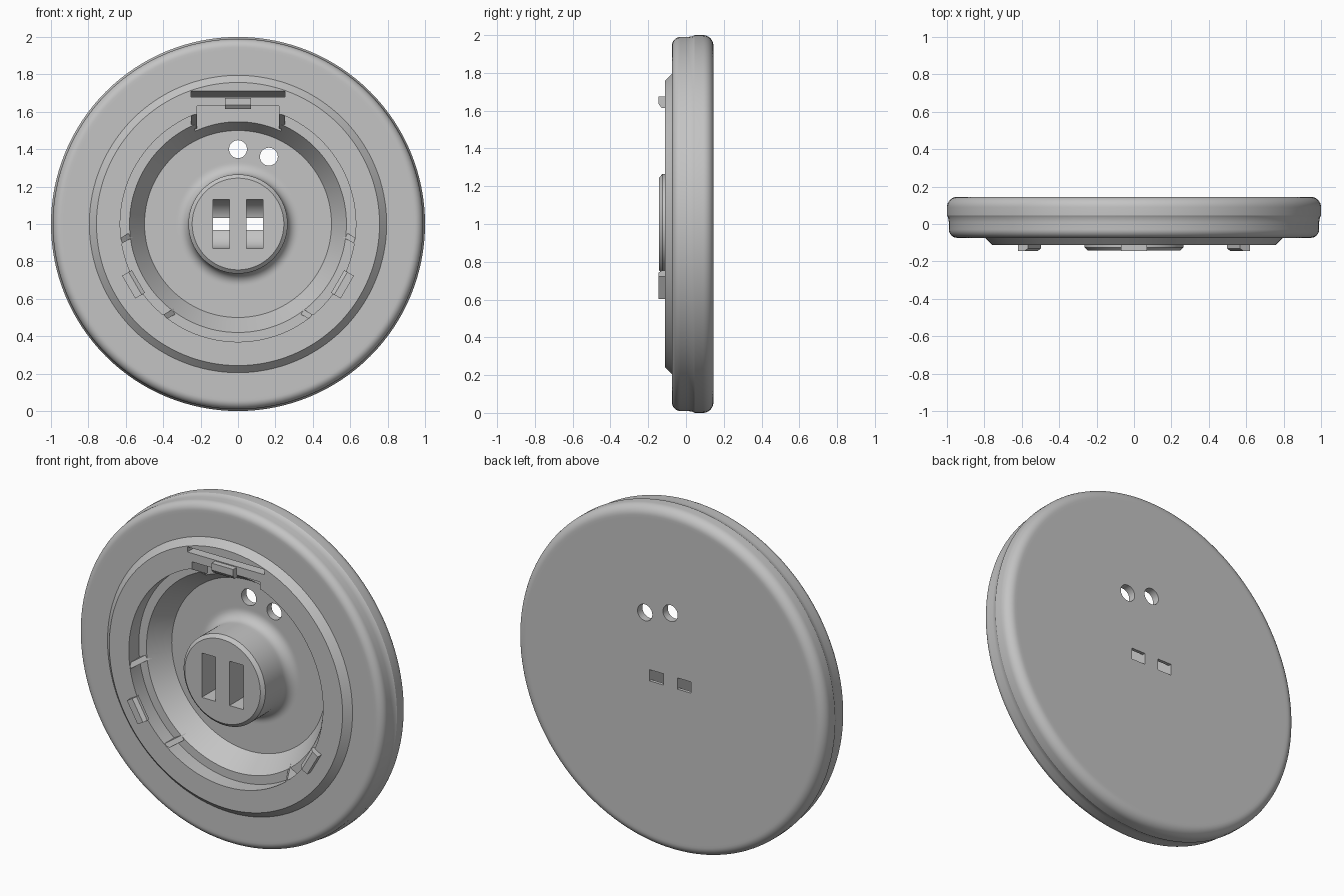
import bpy, bmesh
from math import pi, sin, cos, radians
from mathutils import Matrix, Vector

cube = bpy.data.objects.get("Cube")
if cube:
    bpy.data.objects.remove(cube, do_unlink=True)

grey = bpy.data.materials.new("plain_grey")
grey.use_nodes = True
colour = (0.55, 0.55, 0.55, 1)
grey.diffuse_color = colour
grey.node_tree.nodes["Principled BSDF"].inputs["Base Color"].default_value = colour

CENTRE = Vector((0, 0, 1))


def finish(name, bm):
    bmesh.ops.recalc_face_normals(bm, faces=bm.faces)
    mesh = bpy.data.meshes.new(name)
    bm.to_mesh(mesh)
    bm.free()
    obj = bpy.data.objects.new(name, mesh)
    bpy.context.collection.objects.link(obj)
    mesh.materials.append(grey)
    return obj


def lathe(name, profile, steps=128):
    """Revolve (radius, y) points about the disc axis."""
    bm = bmesh.new()
    vs = [bm.verts.new((0, y, 1 + r)) for r, y in profile]
    es = [bm.edges.new(pair) for pair in zip(vs, vs[1:])]
    bmesh.ops.spin(bm, geom=vs + es, cent=CENTRE, axis=(0, 1, 0),
                   angle=2 * pi, steps=steps)
    bmesh.ops.remove_doubles(bm, verts=bm.verts, dist=1e-5)
    return finish(name, bm)


def prism(name, outline, x0, x1, turn=0):
    """Extrude (y, height above centre) points along x, then turn about the axis."""
    bm = bmesh.new()
    face = bm.faces.new([bm.verts.new((x0, y, z)) for y, z in outline])
    new = bmesh.ops.extrude_face_region(bm, geom=[face])["geom"]
    bmesh.ops.translate(bm, vec=(x1 - x0, 0, 0),
                        verts=[v for v in new if isinstance(v, bmesh.types.BMVert)])
    bm.transform(Matrix.Translation(CENTRE) @ Matrix.Rotation(turn, 4, 'Y'))
    return finish(name, bm)


def arc(r, y, radius, start, end, n=8):
    angles = [radians(start + (end - start) * i / n) for i in range(n + 1)]
    return [(r + radius * cos(a), y + radius * sin(a)) for a in angles]


def rect(y0, y1, z0, z1):
    return [(y0, z0), (y1, z0), (y1, z1), (y0, z1)]


def cut(target, cutter):
    cutter.hide_render = True
    mod = target.modifiers.new("cut", 'BOOLEAN')
    mod.operation, mod.solver, mod.object = 'DIFFERENCE', 'EXACT', cutter
    bpy.context.view_layer.objects.active = target
    bpy.ops.object.modifier_apply(modifier=mod.name)
    bpy.data.objects.remove(cutter, do_unlink=True)


# Round body: back plate, rim, raised ring, stepped recess and central boss
profile = [(0, 0.145), (0.93, 0.145)]
profile += arc(0.945, 0.09, 0.055, 90, 0)
profile += [(1.0, 0.045), (0.994, 0.035), (0.99, 0.01)]
profile += arc(0.945, -0.029, 0.045, 0, -90)
profile += [(0.93, -0.074), (0.795, -0.074), (0.757, -0.112), (0.63, -0.112),
            (0.63, -0.02), (0.58, -0.02), (0.5, 0.1), (0.335, 0.1)]
profile += arc(0.325, 0.04, 0.06, 90, 180)
profile += [(0.265, 0.02), (0.265, -0.125), (0.245, -0.143), (0, -0.143)]
body = lathe("round_body", profile)

# Two bowl-bottomed slots in the boss, breaking through the back plate
bowl = [(-0.2, -0.13), *[(p[1], p[0]) for p in arc(0, 0, 0.13, 180, 0, 24)], (-0.2, 0.13)]
for side in (-1, 1):
    x0, x1 = sorted((side * 0.045, side * 0.135))
    cut(body, prism("slot_cutter", bowl, x0, x1))
    cut(body, prism("window_cutter", rect(0.05, 0.2, -0.033, 0.033), x0, x1))

# Two round holes through the floor
for x, z in ((0, 0.4), (0.165, 0.36)):
    bm = bmesh.new()
    bmesh.ops.create_cone(bm, cap_ends=True, segments=32, radius1=0.048,
                          radius2=0.048, depth=0.2)
    bm.transform(Matrix.Translation((x, 0.12, 1 + z)) @ Matrix.Rotation(pi / 2, 4, 'X'))
    cut(body, finish("hole_cutter", bm))

# Three snap clips: pocket, relief slot, cheeks and hooked tab
slit = [(-0.2, 0.68), (0.04, 0.68), (0.04, 0.683), (-0.112, 0.71), (-0.2, 0.71)]
cheek = [(-0.11, 0.635), (0.06, 0.635), (0.06, 0.51), (0.02, 0.51), (-0.11, 0.585)]
hook = [(-0.09, 0.675), (-0.145, 0.675), (-0.145, 0.635), (-0.13, 0.615),
        (-0.112, 0.615), (-0.09, 0.635)]
for place, turn in (("top", 0), ("left", 2 * pi / 3), ("right", -2 * pi / 3)):
    cut(body, prism("pocket_cutter", rect(-0.2, 0.03, 0.45, 0.63), -0.23, 0.23, turn))
    cut(body, prism("slit_cutter", slit, -0.25, 0.25, turn))
    for x0, x1, end in ((-0.25, -0.22, "first"), (0.22, 0.25, "second")):
        prism(f"{place}_clip_{end}_cheek", cheek, x0, x1, turn)
    prism(f"{place}_clip_tab", hook, -0.07, 0.07, turn)

# Smooth curved surfaces while keeping the edges crisp
bpy.ops.object.select_all(action='DESELECT')
body.select_set(True)
bpy.context.view_layer.objects.active = body
bpy.ops.object.shade_smooth_by_angle(angle=radians(30))
